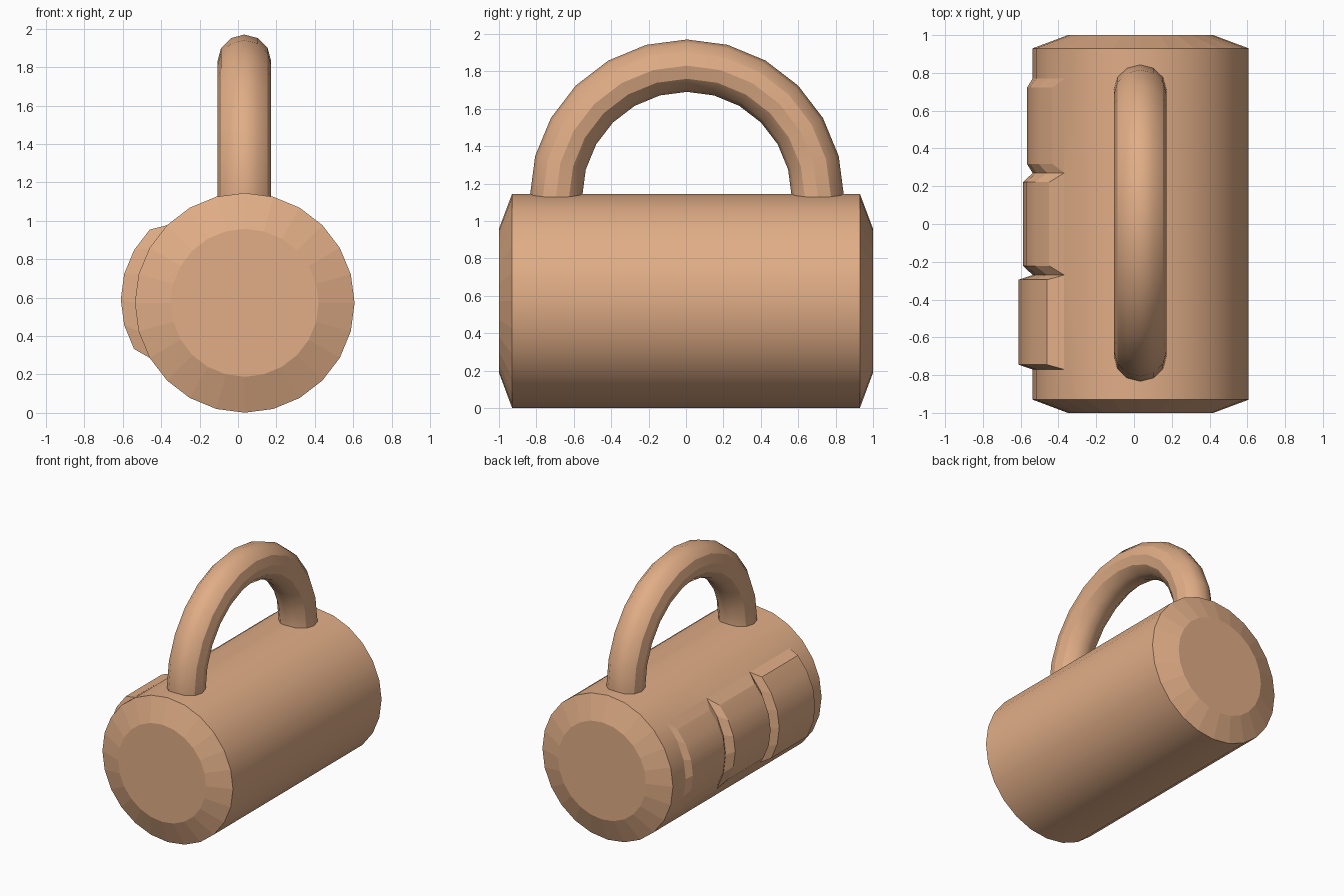
import bpy, bmesh
from math import sin, cos, pi, radians
from mathutils import Vector

if "Cube" in bpy.data.objects:
    bpy.data.objects.remove(bpy.data.objects["Cube"])

CX, CZ, R = 0.035, 0.573, 0.572
SIDES = 24

mat = bpy.data.materials.new("tan")
mat.diffuse_color = (0.75, 0.42, 0.24, 1)
mat.use_nodes = True
mat.node_tree.nodes["Principled BSDF"].inputs["Base Color"].default_value = mat.diffuse_color


def loft(bm, rings):
    """Skin a list of equally long vertex rings and cap both ends."""
    rings = [[bm.verts.new(p) for p in ring] for ring in rings]
    n = len(rings[0])
    bands = [[bm.faces.new((a[i], a[(i + 1) % n], b[(i + 1) % n], b[i]))
              for i in range(n)] for a, b in zip(rings, rings[1:])]
    caps = [bm.faces.new(rings[0]), bm.faces.new(rings[-1])]
    return bands, caps


def finish(bm, name, flat=()):
    """Smooth shading with sharp creases, except for the flat faces."""
    bmesh.ops.recalc_face_normals(bm, faces=bm.faces[:])
    for f in bm.faces:
        f.smooth = f not in flat
    for e in bm.edges:
        e.smooth = e.calc_face_angle(0) < radians(30)
    mesh = bpy.data.meshes.new(name)
    bm.to_mesh(mesh)
    bm.free()
    mesh.materials.append(mat)
    bpy.context.collection.objects.link(bpy.data.objects.new(name, mesh))


# Barrel with chamfered ends, lying along y
bm = bmesh.new()
profile = [(-1, 0.385), (-0.93, R), (-0.77, R), (-0.27, R),
           (0.27, R), (0.77, R), (0.93, R), (1, 0.385)]
bands, caps = loft(bm, [[(CX + r * cos(2 * pi * i / SIDES), y, CZ + r * sin(2 * pi * i / SIDES))
                         for i in range(SIDES)] for y, r in profile])
flat = set(bands[0] + bands[-1] + caps)

# Three raised pads on the left, stepping down towards the back
out = Vector((cos(radians(172.5)), 0, sin(radians(172.5))))
for band, height, scale in ((2, 0.08, 0.9), (3, 0.061, 0.82), (4, 0.041, 0.81)):
    pad = bands[band][9:14]
    new = bmesh.ops.extrude_face_region(bm, geom=pad)["geom"]
    old = [f for f in pad if f.is_valid and f not in new]
    if old:
        bmesh.ops.delete(bm, geom=old, context='FACES_ONLY')
    verts = [g for g in new if isinstance(g, bmesh.types.BMVert)]
    mid = sum((v.co for v in verts), Vector()) / len(verts)
    for v in verts:
        v.co = mid + (v.co - mid) * scale + out * height
    tops = {g for g in new if isinstance(g, bmesh.types.BMFace)}
    flat |= {f for v in verts for f in v.link_faces} - tops
finish(bm, "barrel", flat)

# Arched handle: half ring whose feet sink into the barrel
bm = bmesh.new()
HZ, BIG, TUBE = 1.13, 0.70, 0.14
rings = []
for s in range(-1, 14):
    a = pi * s / 12
    rings.append([(0.033 + TUBE * sin(pi * t / 6),
                   0.005 + (BIG + TUBE * cos(pi * t / 6)) * cos(a),
                   HZ + (BIG + TUBE * cos(pi * t / 6)) * sin(a)) for t in range(12)])
loft(bm, rings)
finish(bm, "handle")
